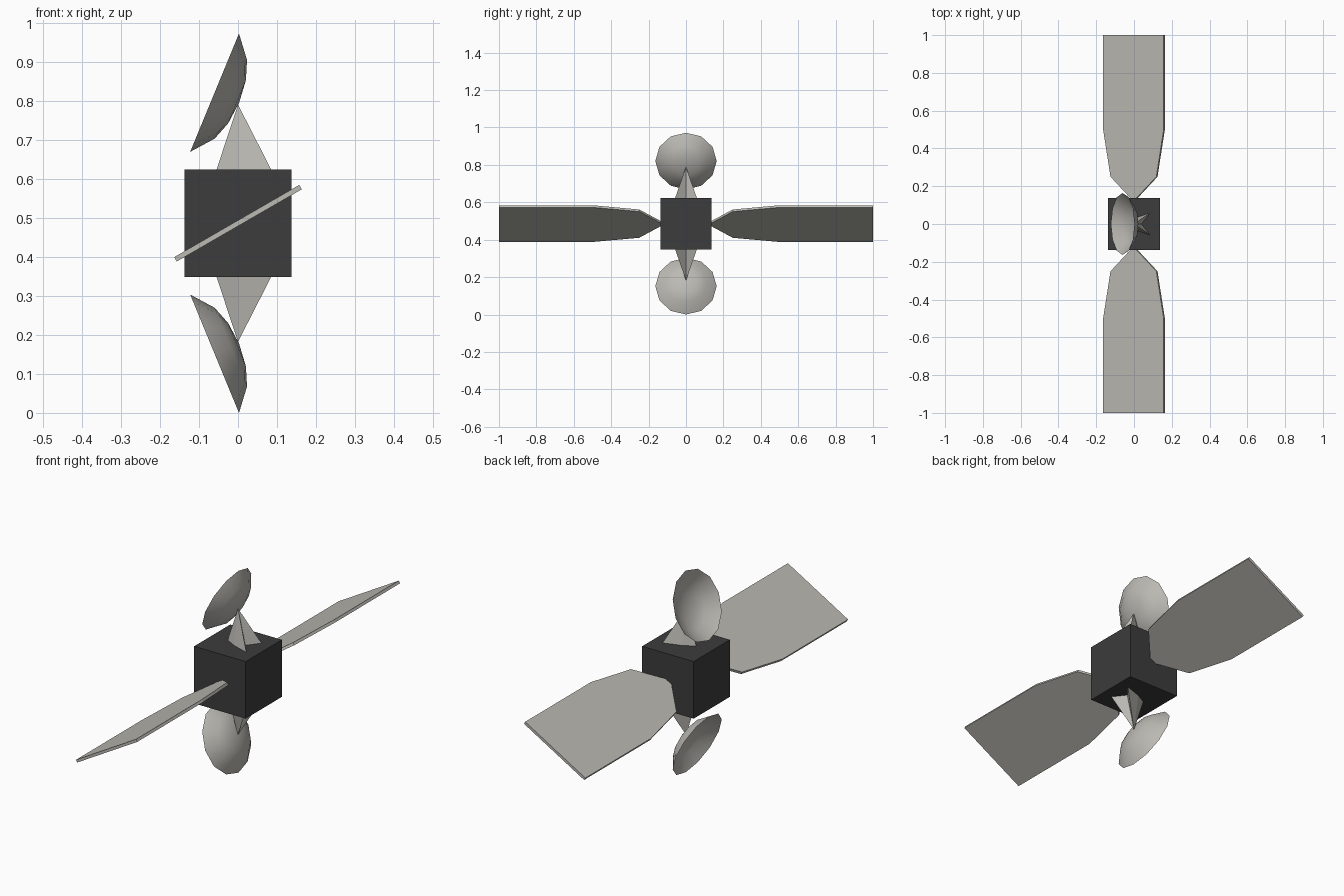
import bpy, bmesh, math
from mathutils import Matrix, Vector

if "Cube" in bpy.data.objects:
    bpy.data.objects.remove(bpy.data.objects["Cube"], do_unlink=True)

MID = 0.486     # height of the body centre
HALF = 0.1375   # half the body side


def material(name, rgb):
    mat = bpy.data.materials.new(name)
    mat.use_nodes = True
    colour = (*rgb, 1)
    mat.diffuse_color = colour
    mat.node_tree.nodes["Principled BSDF"].inputs["Base Color"].default_value = colour
    return mat


def finish(name, bm, mat, matrix, smooth=False):
    """Place the mesh, fix its normals and make an object of it."""
    bmesh.ops.transform(bm, matrix=matrix, verts=bm.verts)
    bmesh.ops.recalc_face_normals(bm, faces=bm.faces)
    mesh = bpy.data.meshes.new(name)
    bm.to_mesh(mesh)
    bm.free()
    mesh.materials.append(mat)
    obj = bpy.data.objects.new(name, mesh)
    bpy.context.collection.objects.link(obj)
    if smooth:
        bpy.ops.object.select_all(action="DESELECT")
        obj.select_set(True)
        bpy.context.view_layer.objects.active = obj
        bpy.ops.object.shade_smooth_by_angle(angle=math.radians(40))
    return obj


dark = material("dark_grey", (0.045, 0.045, 0.045))
light = material("warm_light_grey", (0.5, 0.49, 0.455))
centre = Matrix.Translation((0, 0, MID))

# Cubic body
bm = bmesh.new()
bmesh.ops.create_cube(bm, size=2 * HALF)
finish("body", bm, dark, centre)


def panel(name, side):
    """Flat tapered panel, tilted about the y axis."""
    edge = [(0.185, 1.0), (0.185, 0.5), (0.14, 0.25), (0.0, 0.12)]
    outline = edge + [(-x, y) for x, y in reversed(edge[:-1])]
    bm = bmesh.new()
    base = bm.faces.new([bm.verts.new((x, side * y, -0.0065)) for x, y in outline])
    top = bmesh.ops.extrude_face_region(bm, geom=[base])["geom"]
    bmesh.ops.translate(bm, vec=(0, 0, 0.013),
                        verts=[g for g in top if isinstance(g, bmesh.types.BMVert)])
    finish(name, bm, light, centre @ Matrix.Rotation(math.radians(-30), 4, "Y"))


def mast(name, flip):
    """Three-cornered spike with creased sides."""
    ring = [(0.085, 0.058), (0, 0.03), (-0.055, 0), (0, -0.03), (0.085, -0.058), (0.04, 0)]
    bm = bmesh.new()
    base = [bm.verts.new((x, y, HALF)) for x, y in ring]
    apex = bm.verts.new((0, 0, 0.304))
    bm.faces.new(base)
    for i, v in enumerate(base):
        bm.faces.new((v, base[(i + 1) % len(base)], apex))
    finish(name, bm, light, centre @ flip)


def dish(name, flip):
    """Shallow twelve-sided bowl, open towards the upper -x side."""
    sides = 12
    bm = bmesh.new()
    rings = []
    for r, depth in [(0.164, 0), (0.109, 0.045), (0.06, 0.062)]:
        rings.append([bm.verts.new((r * math.cos(math.tau * i / sides),
                                    r * math.sin(math.tau * i / sides), -depth))
                      for i in range(sides)])
    hub = bm.verts.new((0, 0, -0.068))
    for i in range(sides):
        j = (i + 1) % sides
        for a, b in zip(rings, rings[1:]):
            bm.faces.new((a[i], a[j], b[j], b[i]))
        bm.faces.new((rings[-1][i], rings[-1][j], hub))
    turn = Vector((-0.924, 0, 0.381)).to_track_quat("Z", "Y").to_matrix().to_4x4()
    place = Matrix.Translation((-0.06, 0, 0.3345)) @ turn
    finish(name, bm, light, centre @ flip @ place, smooth=True)


# Panels front and back
panel("front_panel", -1)
panel("back_panel", 1)

# Masts and dishes above and below
for label, z in (("top", 1), ("bottom", -1)):
    flip = Matrix.Diagonal((1, 1, z, 1))
    mast(label + "_mast", flip)
    dish(label + "_dish", flip)
